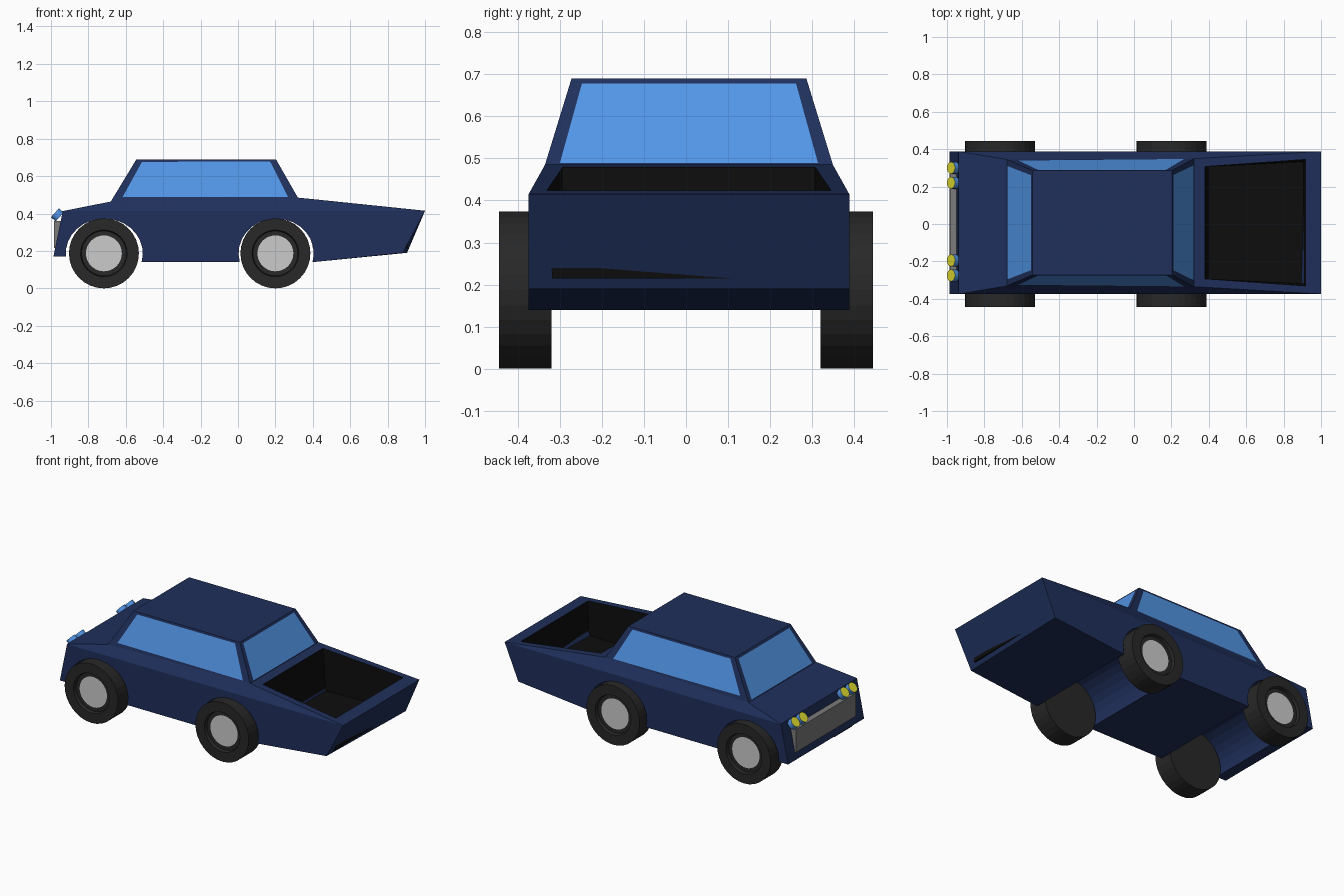
import bpy, bmesh, math
from mathutils import Vector

if "Cube" in bpy.data.objects:
    bpy.data.objects.remove(bpy.data.objects["Cube"])

C = 0.007          # body centreline in y
AXLES = (-0.717, 0.20)
AXLE_Z = 0.187


def material(name, rgb):
    m = bpy.data.materials.new(name)
    m.diffuse_color = (*rgb, 1)
    m.use_nodes = True
    m.node_tree.nodes["Principled BSDF"].inputs["Base Color"].default_value = m.diffuse_color
    return m


NAVY = material("navy paint", (0.014, 0.029, 0.106))
GLASS = material("blue glass", (0.085, 0.305, 0.80))
BLACK = material("black liner", (0.004, 0.004, 0.004))
RUBBER = material("rubber", (0.021, 0.021, 0.021))
HUB = material("hub metal", (0.70, 0.70, 0.70))
GRILLE = material("grille grey", (0.20, 0.20, 0.20))
LAMP = material("yellow lamp", (0.75, 0.72, 0.03))


def finish(bm, name, mats):
    bmesh.ops.remove_doubles(bm, verts=bm.verts, dist=1e-5)
    bmesh.ops.recalc_face_normals(bm, faces=bm.faces)
    me = bpy.data.meshes.new(name)
    bm.to_mesh(me)
    bm.free()
    for m in mats:
        me.materials.append(m)
    ob = bpy.data.objects.new(name, me)
    bpy.context.collection.objects.link(ob)
    return ob


def face(bm, pts, mat=0):
    f = bm.faces.new([bm.verts.new(p) for p in pts])
    f.material_index = mat
    return f


def bridge(bm, a, b, mat=0):
    """Ring of quads between two closed loops."""
    for i in range(len(a)):
        j = (i + 1) % len(a)
        face(bm, (a[i], a[j], b[j], b[i]), mat)


def arch(cx, rx, z0, z1, rz=0.186, n=16):
    """Elliptical wheel arch points, left to right over the wheel."""
    a0 = math.pi - math.asin((z0 - AXLE_Z) / rz)
    a1 = math.asin((z1 - AXLE_Z) / rz)
    return [(cx + rx * math.cos(a0 + (a1 - a0) * i / n),
             AXLE_Z + rz * math.sin(a0 + (a1 - a0) * i / n)) for i in range(n + 1)]


# Body: side profile with open wheel tunnels, from front belt corner round to tail
HW = 0.381
TAIL = (0.893, 0.19)
profile = ([(-0.937, 0.413), (-0.987, 0.17)]
           + arch(-0.715, 0.206, 0.17, 0.14) + arch(0.204, 0.201, 0.14, 0.14)
           + [TAIL, (1.0, 0.415)])


def side_point(p, s):
    skew = 0.011 * s if p == TAIL else 0      # tail's lower edge is slightly skewed
    return (p[0] + skew, C + s * HW, p[1])


bm = bmesh.new()
for s in (-1, 1):
    face(bm, [side_point(p, s) for p in profile])
for p, q in zip(profile, profile[1:]):
    face(bm, [side_point(p, -1), side_point(p, 1), side_point(q, 1), side_point(q, -1)])


def rect(x0, z0, w0, x1, z1, w1):
    """Loop of four corners: front -y, rear -y, rear +y, front +y."""
    return [Vector(p) for p in ((x0, C - w0, z0), (x1, C - w1, z1),
                                (x1, C + w1, z1), (x0, C + w0, z0))]


# Hood, shoulders and rear deck rising from the belt line to the cabin base
belt = rect(-0.937, 0.413, HW, 1.0, 0.415, HW)
base = rect(-0.68, 0.464, 0.338, 0.32, 0.485, 0.342)
for i in (0, 2, 3):
    j = (i + 1) % 4
    face(bm, (belt[i], belt[j], base[j], base[i]))
deck = [base[1], belt[1], belt[2], base[2]]
hole = rect(0.38, 0.479, 0.300, 0.918, 0.4235, 0.338)
bridge(bm, deck, hole)
finish(bm, "body", [NAVY])

# Cargo bed liner
floor = rect(0.40, 0.215, 0.300, 0.9065, 0.215, 0.325)
bm = bmesh.new()
bridge(bm, hole, floor)
face(bm, floor)
finish(bm, "cargo_bed", [BLACK])

# Cabin: four sloping framed windows under a flat roof
roof = rect(-0.543, 0.69, 0.279, 0.203, 0.69, 0.279)
low = (0.10, 0.02, 0.02, 0.10)       # pane's lower edge at each cabin corner
bm = bmesh.new()
face(bm, roof)
for i in range(4):
    j = (i + 1) % 4
    m = 0.05

    def at(u, v):
        return base[i].lerp(base[j], u).lerp(roof[i].lerp(roof[j], u), v)

    lo = (0.02, 0.02) if i == 3 else (low[i], low[j])
    pane = [at(m, lo[0]), at(1 - m, lo[1]), at(1 - m, 0.94), at(m, 0.94)]
    bridge(bm, [base[i], base[j], roof[j], roof[i]], pane)
    face(bm, pane, 1)
finish(bm, "cabin", [NAVY, GLASS])

# Wheels: lathed tyre with recessed hub disc
SEG = 32
for end, ax in zip(("front", "rear"), AXLES):
    for side, s in (("right", -1), ("left", 1)):
        def ring(r, y):
            return [(ax + r * math.cos(2 * math.pi * k / SEG), s * y,
                     AXLE_Z + r * math.sin(2 * math.pi * k / SEG)) for k in range(SEG)]
        loops = [ring(0.187, 0.32), ring(0.187, 0.445), ring(0.125, 0.445),
                 ring(0.120, 0.425), ring(0.096, 0.425)]
        bm = bmesh.new()
        face(bm, loops[0])
        for a, b in zip(loops, loops[1:]):
            bridge(bm, a, b)
        face(bm, loops[-1], 1)
        finish(bm, f"{end}_{side}_wheel", [RUBBER, HUB])

# Upright grille panel set into the raked nose
bm = bmesh.new()
near = [(-0.985, C + s * 0.30, z) for s, z in ((-1, 0.215), (1, 0.215), (1, 0.36), (-1, 0.36))]
back = [(-0.94, y, z) for x, y, z in near]
face(bm, near)
face(bm, back)
bridge(bm, near, back)
finish(bm, "grille", [GRILLE])

# Twin headlights on each side of the nose
axis = Vector((-0.74, 0, 0.67)).normalized()
for k, y in enumerate((-0.275, -0.195, 0.22, 0.30)):
    bm = bmesh.new()
    bmesh.ops.create_cone(bm, cap_ends=True, segments=16, radius1=0.032,
                          radius2=0.032, depth=0.034)
    for f in bm.faces:
        f.material_index = 1 if f.normal.z > 0.9 else 0
    lamp = finish(bm, f"headlight_{k + 1}", [GLASS, LAMP])
    lamp.rotation_euler = axis.to_track_quat('Z', 'Y').to_euler()
    lamp.location = (-0.966, y, 0.393)
